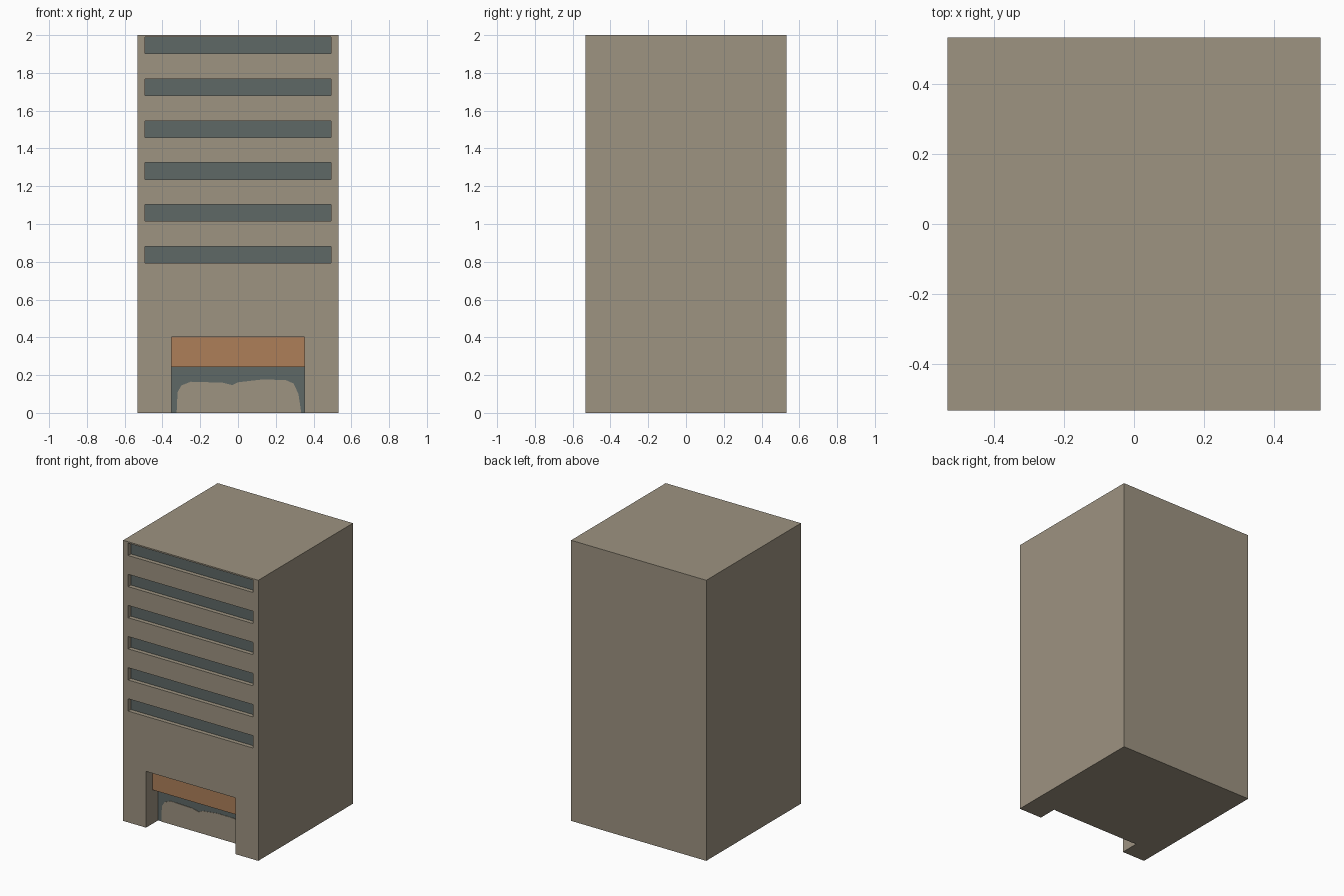
import bpy, bmesh

if "Cube" in bpy.data.objects:
    bpy.data.objects.remove(bpy.data.objects["Cube"])

H = 0.533          # half width and half depth
F = -H             # front plane


def srgb(r, g, b):
    f = lambda c: ((c / 255 + 0.055) / 1.055) ** 2.4
    return (f(r), f(g), f(b), 1.0)


def material(name, rgb):
    m = bpy.data.materials.new(name)
    m.diffuse_color = srgb(*rgb)
    m.use_nodes = True
    m.node_tree.nodes["Principled BSDF"].inputs["Base Color"].default_value = m.diffuse_color
    return m


stone = material("tan_stone", (157, 147, 129))
glass = material("slate_glass", (94, 104, 102))
copper = material("copper_panel", (173, 127, 89))


def add_object(name, bm, mats):
    mesh = bpy.data.meshes.new(name)
    bmesh.ops.recalc_face_normals(bm, faces=bm.faces)
    bm.to_mesh(mesh)
    bm.free()
    ob = bpy.data.objects.new(name, mesh)
    bpy.context.collection.objects.link(ob)
    for m in mats:
        mesh.materials.append(m)
    return ob


def box(name, lo, hi, mats):
    bm = bmesh.new()
    bmesh.ops.create_cube(bm, size=1)
    for v in bm.verts:
        v.co = [hi[i] if v.co[i] > 0 else lo[i] for i in range(3)]
    return add_object(name, bm, mats)


# Tower block
tower = box("tower_block", (-H, F, 0), (H, H, 2), [stone, glass])

# Cutters: six ribbon windows and the entrance
W, E = 0.03, 0.136
cutters = []
for i in range(6):
    z = 0.793 + i * 0.2218
    cutters.append(box("window_cutter", (-0.493, F - 0.1, z), (0.493, F + W, z + 0.088), [stone]))
cutters.append(box("entrance_cutter", (-0.352, F - 0.1, -0.1), (0.352, F + E, 0.401), [stone]))
for c in cutters:
    mod = tower.modifiers.new("cut", 'BOOLEAN')
    mod.operation = 'DIFFERENCE'
    mod.solver = 'EXACT'
    mod.object = c
    c.hide_render = True

# Apply the cuts and drop the cutters
deps = bpy.context.evaluated_depsgraph_get()
cut_mesh = bpy.data.meshes.new_from_object(tower.evaluated_get(deps))
tower.modifiers.clear()
tower.data = cut_mesh
for c in cutters:
    bpy.data.objects.remove(c)
cut_mesh.materials.clear()
cut_mesh.materials.append(stone)
cut_mesh.materials.append(glass)

# Recessed faces that look forward are glass
for p in cut_mesh.polygons:
    p.material_index = int(p.normal.y < -0.9 and p.center.y > F + 0.01)

# Panel over the entrance
box("entrance_panel", (-0.352, F + 0.07, 0.243), (0.352, F + E, 0.401), [copper])

# Pale shape on the entrance glass
outline = [(-0.325, 0), (-0.32, 0.11), (-0.30, 0.145), (-0.25, 0.165), (-0.08, 0.16),
           (-0.03, 0.147), (0.0, 0.162), (0.12, 0.176), (0.25, 0.175), (0.295, 0.155),
           (0.32, 0.10), (0.335, 0)]
bm = bmesh.new()
face = bm.faces.new([bm.verts.new((x, F + E - 0.003, z)) for x, z in outline])
ext = bmesh.ops.extrude_face_region(bm, geom=[face])
for v in ext["geom"]:
    if isinstance(v, bmesh.types.BMVert):
        v.co.y = F + E
add_object("entrance_pale_plate", bm, [stone])
